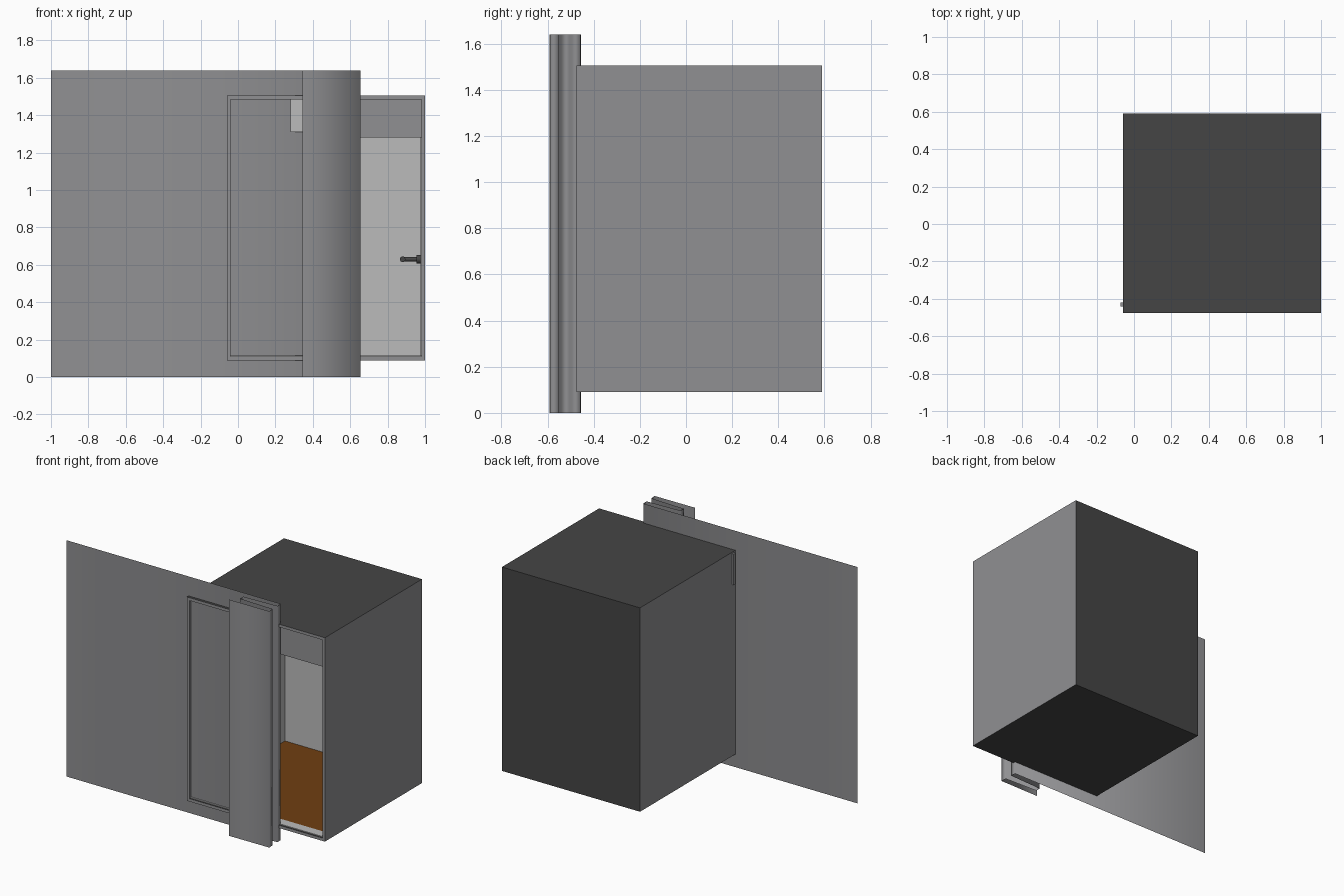
import bpy
import bmesh
from mathutils import Matrix, Vector

cube = bpy.data.objects.get("Cube")
if cube:
    bpy.data.objects.remove(cube, do_unlink=True)


def material(name, rgb):
    m = bpy.data.materials.new(name)
    m.use_nodes = True
    color = (*rgb, 1)
    m.diffuse_color = color
    m.node_tree.nodes["Principled BSDF"].inputs["Base Color"].default_value = color
    return m


GREY = material("steel_grey", (0.28, 0.28, 0.29))
DARK = material("dark_grey", (0.06, 0.06, 0.06))
LIGHT = material("light_grey", (0.5, 0.5, 0.5))
WOOD = material("brown_floor", (0.16, 0.05, 0.006))


def finish(name, bm, *mats):
    mesh = bpy.data.meshes.new(name)
    bm.to_mesh(mesh)
    bm.free()
    for m in mats:
        mesh.materials.append(m)
    ob = bpy.data.objects.new(name, mesh)
    bpy.context.collection.objects.link(ob)
    return ob


def box(name, lo, hi, *mats, rule=None):
    lo, hi = Vector(lo), Vector(hi)
    bm = bmesh.new()
    bmesh.ops.create_cube(bm, size=1, matrix=Matrix.Translation((lo + hi) / 2)
                          @ Matrix.Diagonal((*(hi - lo), 1)))
    bm.normal_update()
    if rule:
        for f in bm.faces:
            f.material_index = rule(f.normal)
    return finish(name, bm, *mats)


def rod(name, a, b, radius, mat):
    a, b = Vector(a), Vector(b)
    bm = bmesh.new()
    turn = (b - a).to_track_quat("Z", "Y").to_matrix().to_4x4()
    bmesh.ops.create_cone(bm, cap_ends=True, segments=16, radius1=radius,
                          radius2=radius, depth=(b - a).length,
                          matrix=Matrix.Translation((a + b) / 2) @ turn)
    for f in bm.faces:
        f.smooth = len(f.verts) == 4
    return finish(name, bm, mat)


# Cabin shell: grey sides and front rim, dark top, back and underside
X0, X1, Y0, Y1, Z0, Z1, T = -0.06, 1.0, -0.475, 0.59, 0.09, 1.505, 0.02


def shell_rule(n):
    return 0 if abs(n.x) > 0.5 or n.y < -0.5 else 1


slabs = {
    "cabin_right_wall": ((X0, Y0, Z0), (X0 + T, Y1, Z1)),
    "cabin_left_wall": ((X1 - T, Y0, Z0), (X1, Y1, Z1)),
    "cabin_base": ((X0 + T, Y0, Z0), (X1 - T, Y1, Z0 + T)),
    "cabin_roof": ((X0 + T, Y0, Z1 - T), (X1 - T, Y1, Z1)),
    "cabin_back": ((X0 + T, Y1 - T, Z0 + T), (X1 - T, Y1, Z1 - T)),
}
for name, (lo, hi) in slabs.items():
    box(name, lo, hi, GREY, DARK, rule=shell_rule)

# Interior linings
A, B, C, D = X0 + T, X1 - T, Z0 + T, Z1 - T
YF, YB, P = -0.4, Y1 - T, 0.005
box("back_lining", (A, YB - P, C), (B, YB, D), LIGHT)
box("right_lining", (A, YF, C), (A + P, YB, D), LIGHT)
box("left_lining", (B - P, YF, C), (B, YB, D), LIGHT)
box("ceiling_lining", (A, YF, D - P), (B, YB, D), LIGHT)
box("floor", (A, YF, C), (B, YB, C + P), WOOD)
box("threshold", (A, Y0 + 0.01, C), (B, YF, C + P), LIGHT)

# Door header, poking slightly through the right side
box("door_header", (X0 - 0.012, -0.44, 1.28), (B, -0.42, D + 0.01), GREY)

# Handrail on the left inner wall
RAIL_X, RAIL_Z = 0.88, 0.63
rod("handrail", (RAIL_X, -0.25, RAIL_Z), (RAIL_X, 0.4, RAIL_Z), 0.015, DARK)
for i, y in enumerate((-0.15, 0.3)):
    rod(f"rail_arm_{i}", (RAIL_X, y, RAIL_Z), (B, y, RAIL_Z), 0.012, DARK)
    rod(f"rail_flange_{i}", (0.955, y, RAIL_Z), (B, y, RAIL_Z), 0.024, DARK)

# Landing wall: one open sheet that folds back into a door jamb
profile = [(-1, -0.455), (0.648, -0.457), (0.65, -0.495), (0.395, -0.505),
           (0.395, -0.54), (0.65, -0.55), (0.655, -0.59), (0.345, -0.592)]
bm = bmesh.new()
rows = [[bm.verts.new((x, y, z)) for x, y in profile] for z in (0, 1.64)]
for i in range(len(profile) - 1):
    f = bm.faces.new((rows[0][i], rows[0][i + 1], rows[1][i + 1], rows[1][i]))
    f.smooth = True
finish("landing_wall", bm, GREY)

# Small light plate on the landing wall beside the jamb
box("wall_plate", (0.28, -0.465, 1.31), (0.39, -0.458, 1.485), LIGHT)
